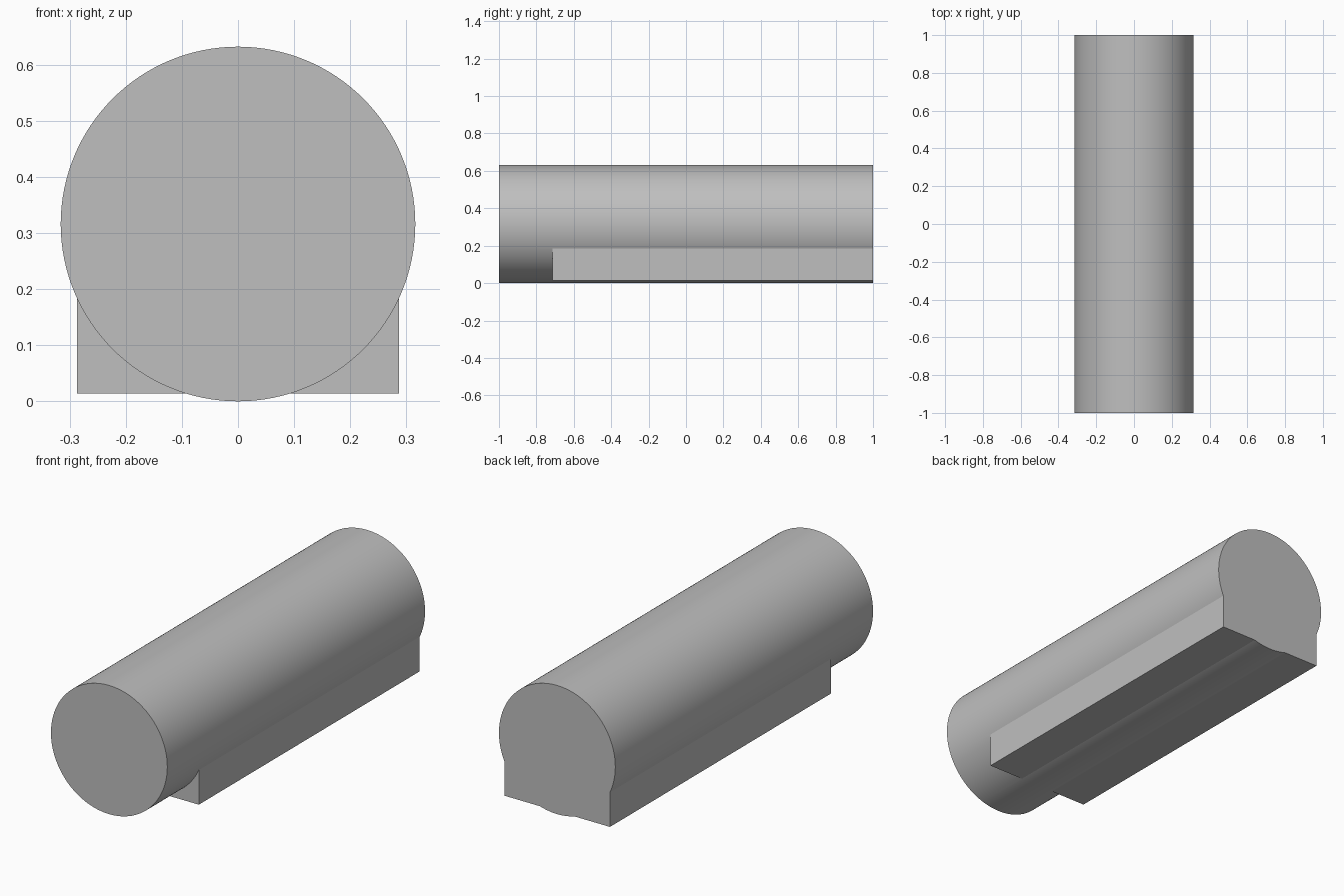
import bpy
from math import radians

cube = bpy.data.objects.get("Cube")
if cube:
    bpy.data.objects.remove(cube, do_unlink=True)

RADIUS = 0.316

grey = bpy.data.materials.new("plain_grey")
grey.use_nodes = True
colour = (0.52, 0.52, 0.52, 1)
grey.diffuse_color = colour
grey.node_tree.nodes["Principled BSDF"].inputs["Base Color"].default_value = colour

# Long round body lying front to back
bpy.ops.mesh.primitive_cylinder_add(
    vertices=128, radius=RADIUS, depth=2,
    location=(0, 0, RADIUS), rotation=(radians(90), 0, 0))
body = bpy.context.object
body.name = "round_body"
body.data.materials.append(grey)

# Rectangular base, flush with the back and set back from the front
front, back, bottom, top = -0.714, 1.0, 0.014, 0.3
bpy.ops.mesh.primitive_cube_add(
    size=1, location=(0, (front + back) / 2, (bottom + top) / 2))
base = bpy.context.object
base.name = "base_block"
base.scale = (0.574, back - front, top - bottom)
base.data.materials.append(grey)
base.hide_render = True

# Merge the base into the body as one solid
union = body.modifiers.new("join_base", 'BOOLEAN')
union.operation = 'UNION'
union.solver = 'EXACT'
union.object = base
bpy.ops.object.select_all(action='DESELECT')
body.select_set(True)
bpy.context.view_layer.objects.active = body
bpy.ops.object.modifier_apply(modifier=union.name)
bpy.data.objects.remove(base, do_unlink=True)

# Smooth the curve, keep the creases against the base crisp
bpy.ops.object.shade_smooth_by_angle(angle=radians(10))
